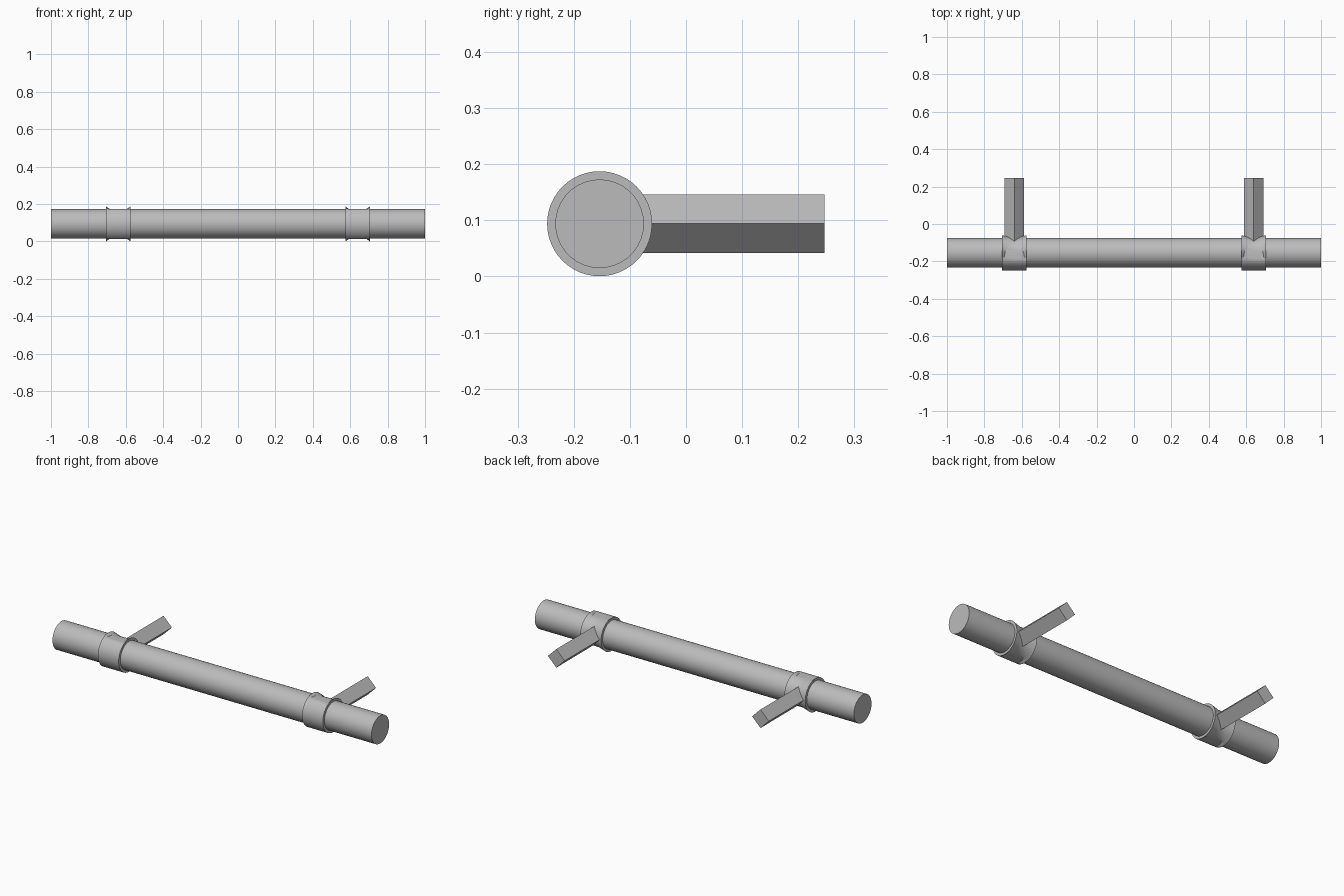
import bpy, bmesh, math
from mathutils import Matrix

if "Cube" in bpy.data.objects:
    bpy.data.objects.remove(bpy.data.objects["Cube"], do_unlink=True)

AXIS_Y, AXIS_Z = -0.154, 0.094   # centre line of the bar
POST_X = 0.64
BAR_R, RIM_R, SADDLE_R = 0.079, 0.0935, 0.081
HALF_W = 0.065

metal = bpy.data.materials.new("satin grey metal")
metal.use_nodes = True
grey = (0.5, 0.5, 0.5, 1)
metal.diffuse_color = grey
metal.node_tree.nodes["Principled BSDF"].inputs["Base Color"].default_value = grey


def finish(bm, name, smooth=True):
    bmesh.ops.recalc_face_normals(bm, faces=bm.faces)
    mesh = bpy.data.meshes.new(name)
    bm.to_mesh(mesh)
    bm.free()
    mesh.materials.append(metal)
    ob = bpy.data.objects.new(name, mesh)
    bpy.context.collection.objects.link(ob)
    if smooth:
        bpy.ops.object.select_all(action="DESELECT")
        ob.select_set(True)
        bpy.context.view_layer.objects.active = ob
        bpy.ops.object.shade_smooth_by_angle(angle=math.radians(30))
    return ob


def rod(name, sides, radius, length, centre, turn, smooth):
    bm = bmesh.new()
    bmesh.ops.create_cone(bm, cap_ends=True, segments=sides, radius1=radius,
                          radius2=radius, depth=length,
                          matrix=Matrix.Translation(centre) @ turn)
    return finish(bm, name, smooth)


def collar_profile(angle):
    """(x, radius) section: full band in front, notched saddle behind."""
    c, s = math.cos(angle), abs(math.sin(angle))
    w, r = 0.055, RIM_R
    if c < 0.49:
        r = max(SADDLE_R, SADDLE_R / s) if c > 0 else SADDLE_R
        r = min(r, RIM_R)
        t = min(1, max(0, (0.046 - r * c) / 0.11))
        w = max(0.01, 0.055 * math.sqrt(1 - t * t))
    half = [(HALF_W, 0.07), (HALF_W, RIM_R), (w, r)]
    return half + [(-x, rad) for x, rad in reversed(half)]


def collar(name, x0, steps=48):
    bm = bmesh.new()
    rings = []
    for i in range(steps):
        a = 2 * math.pi * i / steps
        rings.append([bm.verts.new((x0 + x, AXIS_Y - r * math.cos(a),
                                    AXIS_Z + r * math.sin(a)))
                      for x, r in collar_profile(a)])
    for i, ring in enumerate(rings):
        after = rings[(i + 1) % steps]
        for j in range(len(ring)):
            k = (j + 1) % len(ring)
            bm.faces.new((ring[j], ring[k], after[k], after[j]))
    return finish(bm, name)


# Long grip bar
rod("grip_bar", 36, BAR_R, 2.0, (0, AXIS_Y, AXIS_Z),
    Matrix.Rotation(math.pi / 2, 4, "Y"), True)

# Diamond section posts and the collars that hold the bar
for side, sign in (("left", 1), ("right", -1)):
    rod(side + "_post", 4, 0.0525, 0.401, (sign * POST_X, 0.0465, AXIS_Z),
        Matrix.Rotation(math.pi / 2, 4, "X"), False)
    collar(side + "_collar", sign * POST_X)
